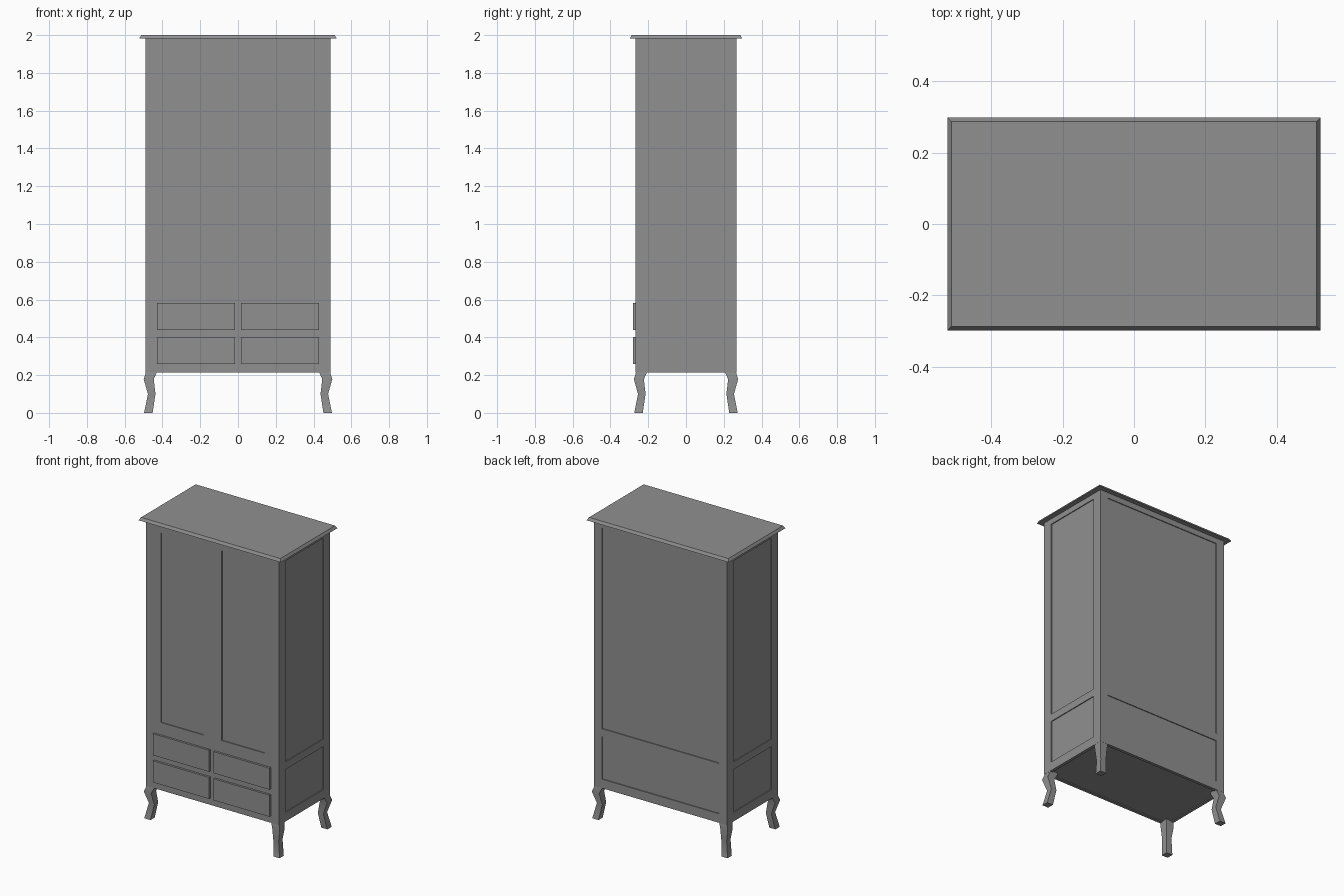
import bpy, bmesh, math

if "Cube" in bpy.data.objects:
    bpy.data.objects.remove(bpy.data.objects["Cube"])

W, D = 0.49, 0.267          # body half width / half depth
Z0, Z1 = 0.215, 1.983       # body bottom / top
REC = 0.006                 # panel recess depth

# Dark grey finish
paint = bpy.data.materials.new("dark_grey_paint")
paint.diffuse_color = (0.28, 0.28, 0.28, 1)
paint.use_nodes = True
paint.node_tree.nodes["Principled BSDF"].inputs["Base Color"].default_value = paint.diffuse_color


def finish(name, bm):
    bmesh.ops.recalc_face_normals(bm, faces=bm.faces)
    me = bpy.data.meshes.new(name)
    bm.to_mesh(me)
    bm.free()
    me.materials.append(paint)
    ob = bpy.data.objects.new(name, me)
    bpy.context.scene.collection.objects.link(ob)
    return ob


def loft(bm, levels):
    """Stack rectangles (x0, x1, y0, y1, z) into a closed solid."""
    rings = [[bm.verts.new((x, y, z)) for x, y in ((x0, y0), (x1, y0), (x1, y1), (x0, y1))]
             for x0, x1, y0, y1, z in levels]
    for a, b in zip(rings, rings[1:]):
        for i in range(4):
            j = (i + 1) % 4
            bm.faces.new((a[i], a[j], b[j], b[i]))
    bm.faces.new(rings[0][::-1])
    bm.faces.new(rings[-1])


def box(bm, x0, x1, y0, y1, z0, z1):
    loft(bm, [(x0, x1, y0, y1, z0), (x0, x1, y0, y1, z1)])


# Cabinet body
bm = bmesh.new()
box(bm, -W, W, -D, D, Z0, Z1)
body = finish("cabinet_body", bm)

# Recess cutters: doors, side panels, back panels, underside
bm = bmesh.new()
for s in (-1, 1):
    x0, x1 = sorted((s * 0.067, s * 0.38))
    box(bm, x0, x1, -D - 0.1, -D + REC, 0.665, 1.925)
for z0, z1 in ((0.61, 1.945), (0.275, 0.56)):
    for s in (-1, 1):
        x0, x1 = sorted((s * (W - REC), s * (W + 0.1)))
        box(bm, x0, x1, -0.2, 0.2, z0, z1)
    box(bm, -0.43, 0.43, D - REC, D + 0.1, z0, z1)
box(bm, -W + 0.02, W - 0.02, -D + 0.02, D - 0.02, Z0 - 0.1, Z0 + REC)
cutter = finish("recess_cutter", bm)
cutter.hide_render = True

mod = body.modifiers.new("recesses", 'BOOLEAN')
mod.operation = 'DIFFERENCE'
mod.solver = 'EXACT'
mod.object = cutter
bpy.context.view_layer.objects.active = body
bpy.ops.object.modifier_apply(modifier=mod.name)
bpy.data.objects.remove(cutter)

# Cornice top with bevelled edge
bm = bmesh.new()
loft(bm, [(-x, x, -y, y, z) for x, y, z in
          ((0.523, 0.298, 1.982), (0.512, 0.287, 2.0))])
finish("cornice_top", bm)

# Drawer fronts
for row, (z0, z1) in (("lower", (0.26, 0.403)), ("upper", (0.44, 0.583))):
    for side, s in (("left", -1), ("right", 1)):
        x0, x1 = sorted((s * 0.017, s * 0.428))
        bm = bmesh.new()
        box(bm, x0, x1, -D - 0.014, -D + 0.004, z0, z1)
        finish(f"{row}_{side}_drawer", bm)

# Cabriole legs: (inner x, outer x, z); y follows the same curve
PROFILE = [(0.452, 0.497, 0.0), (0.437, 0.477, 0.10),
           (0.446, 0.499, 0.178), (0.432, 0.489, 0.21), (0.432, 0.489, 0.23)]
SHIFT = W - D
for yn, sy in (("front", -1), ("back", 1)):
    for xn, sx in (("left", -1), ("right", 1)):
        bm = bmesh.new()
        loft(bm, [(sx * a, sx * b, sy * (a - SHIFT), sy * (b - SHIFT), z)
                  for a, b, z in PROFILE])
        leg = finish(f"{yn}_{xn}_leg", bm)
        # Smooth along the curve, sharp at the corners
        bpy.ops.object.select_all(action='DESELECT')
        leg.select_set(True)
        bpy.context.view_layer.objects.active = leg
        bpy.ops.object.shade_smooth_by_angle(angle=math.radians(50))
